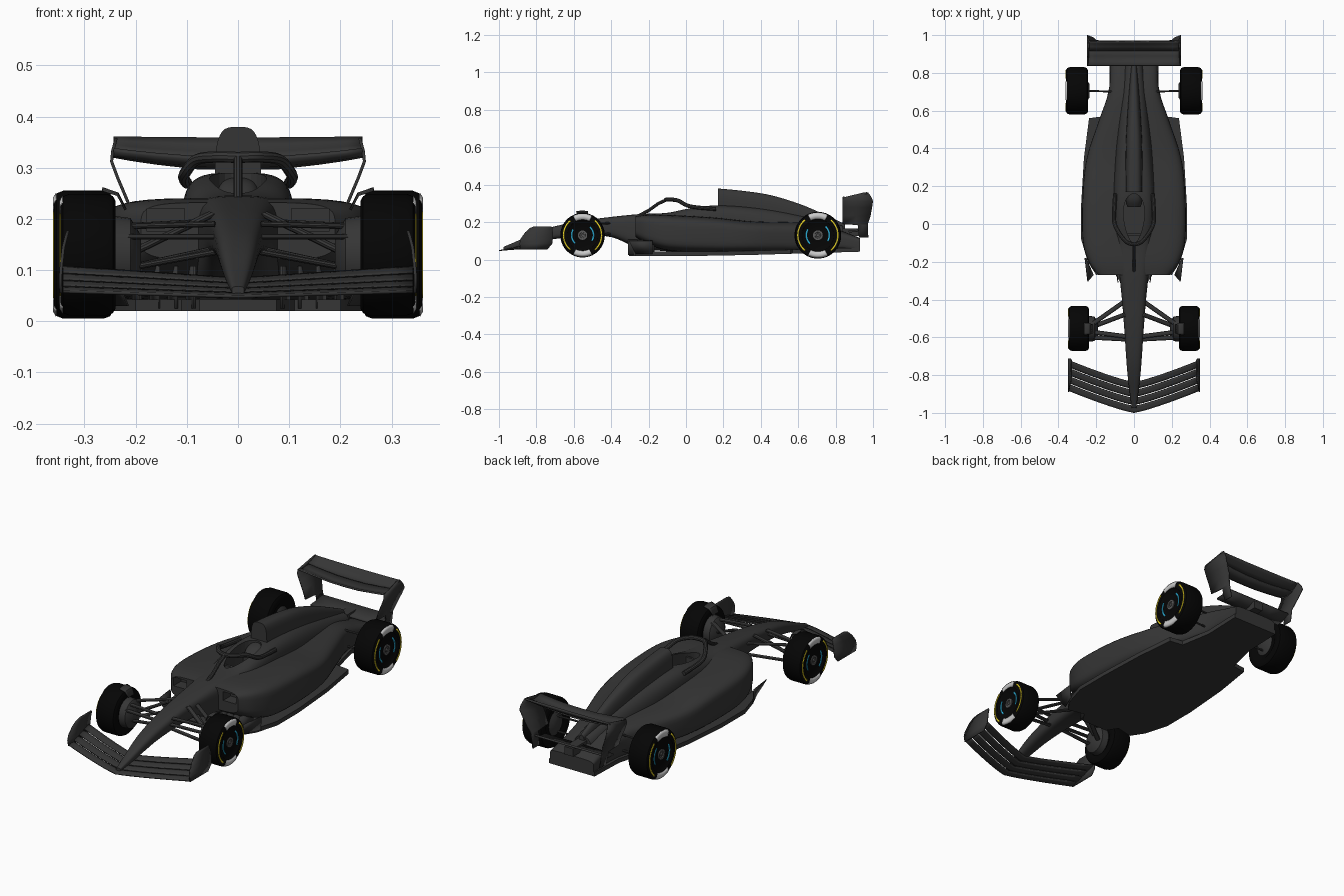
import bpy, bmesh, math
from math import sin, cos, pi

if "Cube" in bpy.data.objects:
    bpy.data.objects.remove(bpy.data.objects["Cube"])


def material(name, r, g, b):
    m = bpy.data.materials.new(name)
    m.diffuse_color = (r, g, b, 1)
    m.use_nodes = True
    m.node_tree.nodes["Principled BSDF"].inputs["Base Color"].default_value = m.diffuse_color
    return m


BODY = material("body_dark", .036, .036, .036)
RUBBER = material("rubber_black", .0015, .0015, .0015)
WHITE = material("mark_grey", .65, .65, .65)
YELLOW = material("mark_yellow", .85, .68, .02)
CYAN = material("mark_cyan", .03, .5, .8)
METAL = material("hub_grey", .1, .1, .1)


def skin(name, rows, mat=BODY, closed=False, caps=False, mirror=False, thick=0):
    """Surface through rows of points; optional end caps, mirror, thickness."""
    bm = bmesh.new()
    vs = [[bm.verts.new(p) for p in r] for r in rows]
    n = len(rows[0])
    for a, b in zip(vs, vs[1:]):
        for i in range(n if closed else n - 1):
            j = (i + 1) % n
            bm.faces.new((a[i], a[j], b[j], b[i]))
    if caps:
        bm.faces.new(vs[0][::-1])
        bm.faces.new(vs[-1])
    bmesh.ops.recalc_face_normals(bm, faces=bm.faces)
    me = bpy.data.meshes.new(name)
    bm.to_mesh(me)
    bm.free()
    ob = bpy.data.objects.new(name, me)
    bpy.context.collection.objects.link(ob)
    me.materials.append(mat)
    if mirror:
        ob.modifiers.new("mirror", 'MIRROR')
    if thick:
        s = ob.modifiers.new("thickness", 'SOLIDIFY')
        s.thickness, s.offset = thick, 0
    return ob


def section(y, hw, zb, zt, n, count=40):
    """Rounded-box cross-section in the xz plane."""
    pts = []
    for i in range(count):
        t = 2 * pi * (i + .5) / count
        c, s = cos(t), sin(t)
        pts.append((math.copysign(abs(c) ** (2 / n), c) * hw, y,
                    (zb + zt) / 2 + math.copysign(abs(s) ** (2 / n), s) * (zt - zb) / 2))
    return pts


def smooth_rows(keys, steps=5):
    """Catmull-Rom interpolation between key rows."""
    out = []
    for i in range(len(keys) - 1):
        p0, p1, p2, p3 = (keys[max(0, min(len(keys) - 1, i + k))] for k in (-1, 0, 1, 2))
        for s in range(steps):
            t = s / steps
            out.append([b + .5 * t * (c - a + t * (2*a - 5*b + 4*c - d + t * (3*(b - c) + d - a)))
                        for a, b, c, d in zip(p0, p1, p2, p3)])
    return out + [list(keys[-1])]


def loft(name, keys):
    return skin(name, [section(*k) for k in smooth_rows(keys)], closed=True, caps=True)


def tube(name, pts, r, mat=BODY, flat=1):
    """Round or flattened bar along a path."""
    cu = bpy.data.curves.new(name, 'CURVE')
    cu.dimensions, cu.bevel_depth, cu.bevel_resolution, cu.use_fill_caps = '3D', r, 3, True
    sp = cu.splines.new('POLY')
    sp.points.add(len(pts) - 1)
    for p, q in zip(sp.points, pts):
        p.co = (q[0], q[1], q[2] / flat, 1)
    ob = bpy.data.objects.new(name, cu)
    bpy.context.collection.objects.link(ob)
    cu.materials.append(mat)
    ob.scale.z = flat
    bpy.ops.object.select_all(action='DESELECT')
    ob.select_set(True)
    bpy.context.view_layer.objects.active = ob
    bpy.ops.object.convert(target='MESH')


def box(name, x0, x1, y0, y1, z0, z1, **kw):
    return skin(name, [[(x0, y0, z), (x1, y0, z), (x1, y1, z), (x0, y1, z)] for z in (z0, z1)],
                closed=True, caps=True, **kw)


def cut(target, cutter):
    cutter.hide_render = True
    cutter.hide_set(True)
    m = target.modifiers.new("cut", 'BOOLEAN')
    m.operation, m.object, m.solver = 'DIFFERENCE', cutter, 'EXACT'


# Nose and chassis spine
chassis = loft("chassis", [
    (-.975, .012, .052, .068, 3), (-.9, .022, .065, .1, 3), (-.8, .034, .09, .145, 3),
    (-.7, .042, .11, .178, 3), (-.55, .052, .125, .208, 3.5), (-.4, .064, .12, .228, 3.5),
    (-.25, .08, .06, .243, 4), (-.1, .098, .045, .25, 4), (.02, .108, .045, .275, 4),
    (.17, .108, .045, .29, 4), (.4, .095, .045, .275, 3), (.6, .075, .045, .24, 2.6),
    (.84, .05, .05, .18, 2.5)])
# Sidepods narrowing to the tail
pods = loft("sidepods", [
    (-.27, .19, .12, .232, 5), (-.2, .24, .08, .24, 5), (-.08, .272, .045, .238, 5),
    (.15, .272, .036, .225, 5), (.35, .25, .036, .205, 4.5), (.55, .185, .036, .2, 4),
    (.7, .135, .04, .19, 4), (.84, .125, .045, .15, 4), (.93, .125, .042, .115, 6)])
# Engine cover
loft("engine_cover", [
    (.17, .045, .16, .38, 3.5), (.3, .045, .16, .368, 3.2), (.45, .042, .15, .345, 3),
    (.6, .034, .14, .3, 2.6), (.72, .025, .13, .25, 2.5), (.85, .014, .12, .19, 2.5)])

# Openings: cockpit and sidepod inlets
ring = [(.054 * sin(a) * (1 - .25 * cos(a)), .03 - .13 * cos(a))
        for a in (2 * pi * i / 32 for i in range(32))]
cockpit = skin("cockpit_cutter", [[(x, y, z) for x, y in ring] for z in (.16, .45)],
               closed=True, caps=True)
inlet = box("inlet_cutter", .105, .178, -.35, -.21, .175, .22, mirror=True)
cut(chassis, cockpit)
cut(pods, cockpit)
cut(pods, inlet)

# Cockpit fittings
loft("headrest", [(.09, .035, .15, .25, 3), (.13, .045, .15, .275, 3), (.2, .045, .15, .285, 3)])
box("steering_wheel", -.035, .035, -.06, -.048, .2, .24)

# Floor
edge = [(.075, -.305), (.11, -.25), (.2, -.27), (.245, -.2), (.28, -.08), (.28, .1), (.265, .35),
        (.238, .56), (.165, .57), (.145, .66), (.13, .73), (.13, .93)]
outline = edge + [(-x, y) for x, y in edge[::-1]]
skin("floor", [[(x, y, z + .03 * max(0, y - .2)) for x, y in outline] for z in (.02, .042)],
     closed=True, caps=True)
for i in range(4):
    x = .085 + .035 * i
    skin("floor_fence", [[(x, -.31 if i == 0 else -.26, z), (x + .015, -.17, z)]
                         for z in (.025, .108)], mirror=True, thick=.005)
skin("floor_edge_vane", [[(.215, -.27, .03), (.255, -.18, .03)], [(.245, -.305, .1), (.26, -.18, .1)]],
     mirror=True, thick=.004)

# Halo
half = smooth_rows([(.1, .16, .27), (.106, .05, .28), (.102, 0, .292), (.08, -.045, .316),
                    (.04, -.095, .321), (0, -.108, .32)], 6)
tube("halo_ring", half + [(-x, y, z) for x, y, z in half[-2::-1]], .011)
tube("halo_pillar", [(0, -.108, .318), (0, -.15, .298), (0, -.2, .262), (0, -.25, .236)], .009)

# Front wing, four slotted elements
for i in range(4):
    rows = []
    for k in range(9):
        f = k / 8
        row = []
        for s in (0, .33, .66, 1):
            t = (i + s * .87) / 4
            row.append((.342 * f, -1 + .115 * f ** 1.2 + .168 * t,
                        .048 + (.036 + .014 * f) * t ** 1.2 + .01 * f))
        rows.append(row)
    skin("front_wing_element", rows, mirror=True, thick=.006)
skin("front_endplate", [[(x, a, z), (x, (a + b) / 2, z), (x, b, z)] for z, a, b, x in (
    (.055, -.885, -.74, .346), (.085, -.89, -.715, .347), (.11, -.885, -.712, .345),
    (.145, -.86, -.712, .341), (.168, -.835, -.714, .335), (.177, -.81, -.72, .332))],
    mirror=True, thick=.006)

# Rear wing
for name, prof in (("rear_wing_main", [(.838, .318), (.86, .304), (.89, .299), (.925, .312)]),
                   ("rear_wing_flap", [(.918, .316), (.94, .328), (.958, .343), (.968, .357)])):
    skin(name, [[(x, y, z + (.36 - z) * lift) for y, z in prof] for x, lift in
                ((0, 0), (.08, .03), (.16, .18), (.21, .3), (.243, .4))], mirror=True, thick=.008)
skin("rear_endplate", [[(x, a, z), (x, (a + b) / 2, z), (x, b, z)] for z, a, b, x in (
    (.118, .925, .975, .19), (.185, .918, .972, .2), (.19, .836, .972, .201),
    (.235, .836, .987, .216), (.28, .836, .995, .235), (.312, .836, 1, .247),
    (.332, .84, .992, .245), (.358, .952, .974, .238))], mirror=True, thick=.006)
skin("beam_wing", [[(x, .87, .15), (x, .91, .152), (x, .95, .175)] for x in (0, .1, .195)],
     mirror=True, thick=.01)
box("crash_structure", -.025, .025, .8, .955, .125, .165)

# Wheels
CZ = .13


def arc(name, mat, cx, cy, s, prof, mid, span):
    skin(name, [[(cx + s * x, cy + r * cos(a), CZ + r * sin(a)) for r, x in prof]
                for a in (mid + span * (i / 14 - .5) for i in range(15))], mat, thick=.002)


def lathe(name, mat, cx, cy, s, R, h, prof):
    skin(name, [[(s * (cx + x * h), cy + r * R * cos(a), CZ + r * R * sin(a))
                 for a in (2 * pi * i / 56 for i in range(56))] for r, x in prof],
         mat, closed=True, caps=True)


for tag, cx, cy, R, h in (("front", .293, -.553, .119, .054), ("rear", .302, .705, .125, .058)):
    for s in (-1, 1):
        lathe(tag + "_wheel", RUBBER, cx, cy, s, R, h, [
            (.3, -.9), (.62, -.92), (.68, -1), (.88, -1), (.96, -.9), (1, -.68), (1, .68),
            (.96, .9), (.88, 1), (.68, 1), (.63, .92), (.3, .86), (.2, .86)])
        lathe(tag + "_hub", METAL, cx, cy, s, R, h, [
            (.21, .84), (.21, .95), (.13, .95), (.12, .88), (.07, .88), (.06, .97)])
        for k in (0, 1):
            side, top, X = k * pi, pi / 2 + k * pi, s * cx
            arc("sidewall_patch", WHITE, X, cy, s,
                [(.7 * R, h + .001), (.88 * R, h + .001), (.96 * R, .9 * h + .001)], top, .9)
            arc("sidewall_stripe", YELLOW, X, cy, s,
                [(.82 * R, h + .001), (.885 * R, h + .001)], side, 1.75)
            arc("rim_stripe", CYAN, X, cy, s,
                [(.46 * R, .9 * h + .002), (.53 * R, .91 * h + .002)], side + .15, 1.4)

# Suspension
for s in (-1, 1):
    for a, b in (((.05, -.41, .195), (.235, -.54, .185)), ((.045, -.595, .19), (.235, -.57, .185)),
                 ((.05, -.41, .14), (.235, -.54, .1)), ((.045, -.595, .135), (.235, -.57, .1)),
                 ((.05, -.48, .21), (.235, -.55, .12)), ((.045, -.61, .165), (.235, -.6, .165))):
        tube("front_suspension_arm", [(s * x, y, z) for x, y, z in (a, b)], .012, flat=.5)
    for z in (.09, .17):
        tube("rear_suspension_arm", [(s * .08, .7, z), (s * .25, .705, z)], .005)

# Brake ducts and front wheel winglets
for tag, x, y in (("front", .19, -.555), ("rear", .235, .705)):
    skin(tag + "_brake_duct", [[(px, y + r * cos(a), CZ + r * 1.1 * sin(a)) for a in
         (2 * pi * i / 24 for i in range(24))] for px, r in ((x, .035), (x + .02, .065), (x + .06, .07))],
         closed=True, caps=True, mirror=True)
skin("front_wheel_winglet", [[(x, -.555 + r * cos(a), CZ + r * sin(a)) for a in
     (pi / 2 + .5 * (i / 6 - .5) for i in range(7))] for x, r in ((.22, .09), (.235, .12), (.265, .13))],
     mirror=True, thick=.004)

# Smooth shading with sharp creases
bpy.ops.object.select_all(action='DESELECT')
for ob in bpy.context.scene.objects:
    if ob.type == 'MESH' and not ob.hide_render:
        ob.select_set(True)
        bpy.context.view_layer.objects.active = ob
bpy.ops.object.shade_smooth_by_angle(angle=math.radians(35))
